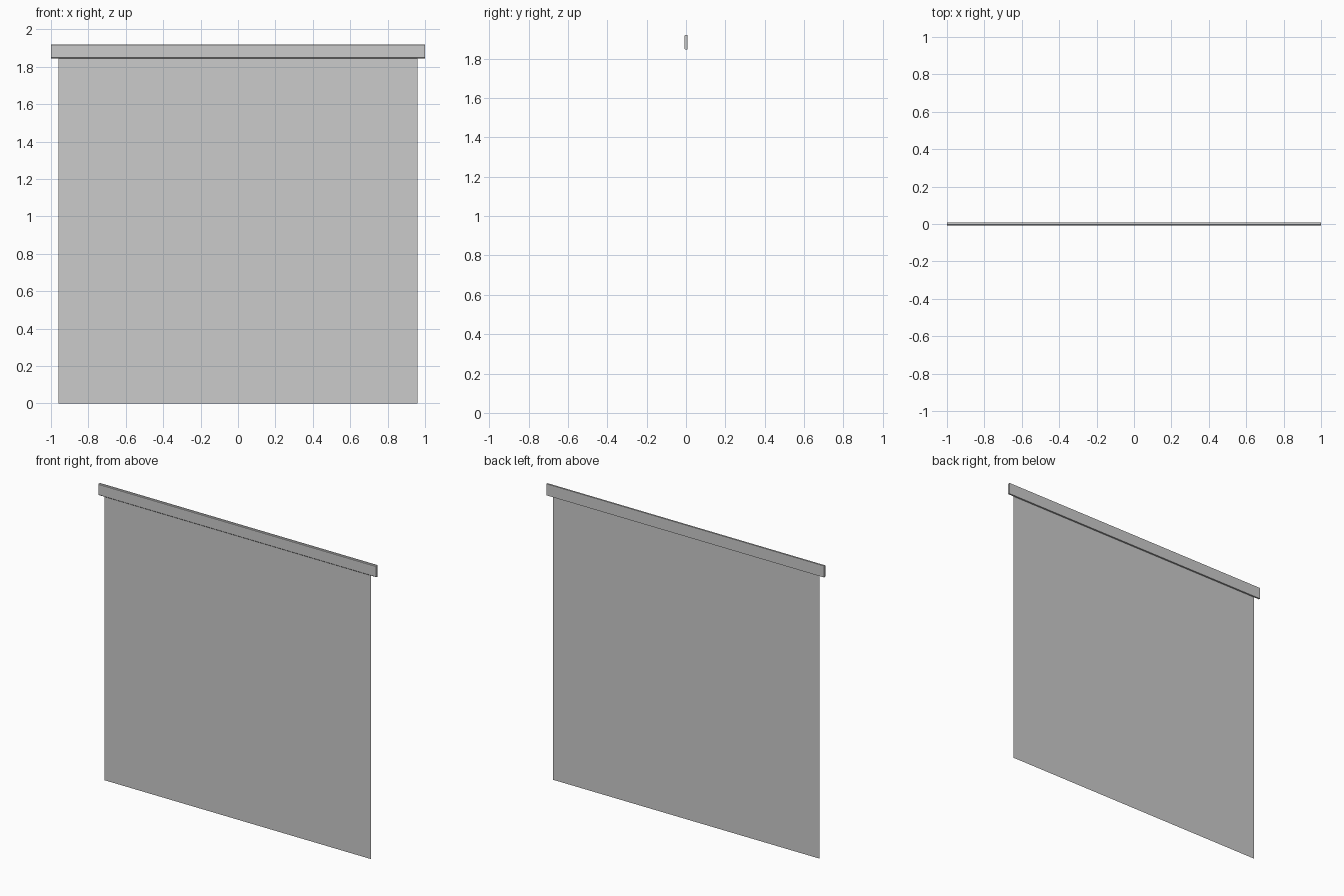
import bpy

if "Cube" in bpy.data.objects:
    bpy.data.objects.remove(bpy.data.objects["Cube"])

Z0, Z1 = 1.845, 1.92      # rail bottom and top
CAP_X, END_X = 0.96, 1.0  # where the end caps start and finish
Y = 0.0075                # half depth of the rail


def mesh_object(name, verts, faces):
    mesh = bpy.data.meshes.new(name)
    mesh.from_pydata(verts, [], faces)
    mesh.update()
    obj = bpy.data.objects.new(name, mesh)
    bpy.context.collection.objects.link(obj)
    return obj


def extrude_x(name, profile, x0, x1):
    """Closed (y, z) profile extruded along x."""
    n = len(profile)
    verts = [(x, y, z) for x in (x0, x1) for y, z in profile]
    faces = [(i, (i + 1) % n, n + (i + 1) % n, n + i) for i in range(n)]
    faces += [tuple(range(n))[::-1], tuple(range(n, 2 * n))]
    return mesh_object(name, verts, faces)


# Slim rail section with chamfered front edges
c = 0.004
profile = [(-Y, Z0 + c), (-Y + c, Z0), (Y, Z0), (Y, Z1), (-Y + c, Z1), (-Y, Z1 - c)]

# Top rail and its two end caps
extrude_x("top_rail", profile, -CAP_X, CAP_X)
extrude_x("end_cap_left", profile, -END_X, -CAP_X)
extrude_x("end_cap_right", profile, CAP_X, END_X)

# Single-sided hanging sheet, fixed near the front of the rail
ys = -0.0035
mesh_object("hanging_sheet",
            [(-CAP_X, ys, 0), (CAP_X, ys, 0), (CAP_X, ys, Z0), (-CAP_X, ys, Z0)],
            [(0, 1, 2, 3)])
